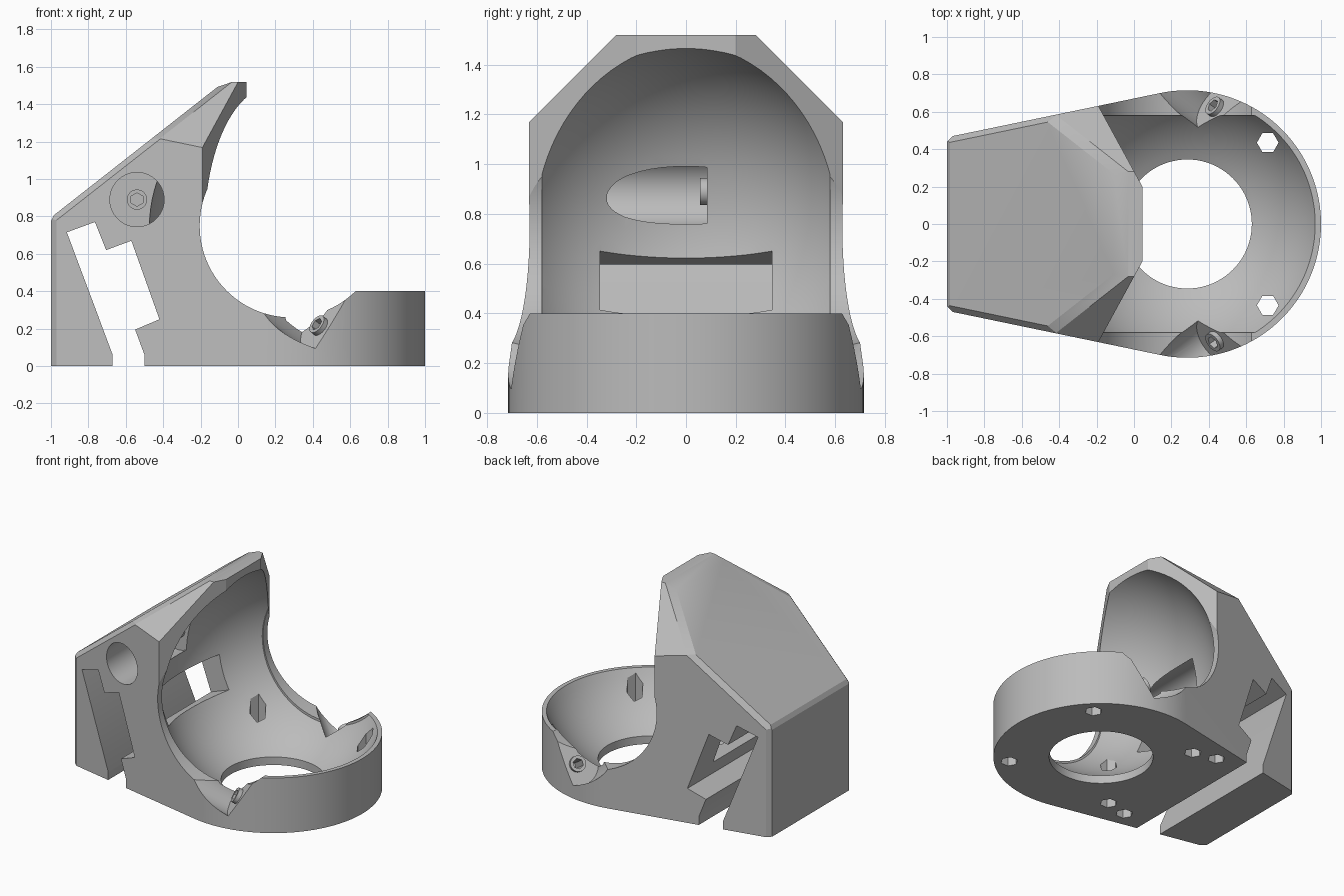
import bpy, bmesh, math
from mathutils import Vector, Matrix

if "Cube" in bpy.data.objects:
    bpy.data.objects.remove(bpy.data.objects["Cube"])

grey = bpy.data.materials.new("plain grey")
grey.use_nodes = True
grey.diffuse_color = (0.5, 0.5, 0.5, 1)
grey.node_tree.nodes["Principled BSDF"].inputs["Base Color"].default_value = (0.5, 0.5, 0.5, 1)


def make(name, bm):
    bmesh.ops.recalc_face_normals(bm, faces=bm.faces)
    mesh = bpy.data.meshes.new(name)
    bm.to_mesh(mesh)
    bm.free()
    mesh.materials.append(grey)
    obj = bpy.data.objects.new(name, mesh)
    bpy.context.collection.objects.link(obj)
    return obj


def prism(points, place, low, high):
    """Extrude a flat outline; place(a, b, t) gives the 3D point."""
    bm = bmesh.new()
    face = bm.faces.new([bm.verts.new(place(a, b, low)) for a, b in points])
    new = bmesh.ops.extrude_face_region(bm, geom=[face])["geom"]
    shift = Vector(place(0, 0, high)) - Vector(place(0, 0, low))
    bmesh.ops.translate(bm, vec=shift, verts=[g for g in new if isinstance(g, bmesh.types.BMVert)])
    return bm


def upright(a, b, t):
    return (a, b, t)


def crosswise(a, b, t):
    return (a, t, b)


def rod(name, start, direction, radius, length, sides=64):
    direction = Vector(direction).normalized()
    bm = bmesh.new()
    turn = Vector((0, 0, 1)).rotation_difference(direction).to_matrix().to_4x4()
    place = Matrix.Translation(Vector(start) + direction * length / 2) @ turn
    bmesh.ops.create_cone(bm, cap_ends=True, segments=sides, radius1=radius,
                          radius2=radius, depth=length, matrix=place)
    return make(name, bm)


def slice_off(bm, point, normal):
    geom = bm.verts[:] + bm.edges[:] + bm.faces[:]
    cut = bmesh.ops.bisect_plane(bm, geom=geom, plane_co=point, plane_no=normal, clear_outer=True)
    edges = [g for g in cut["geom_cut"] if isinstance(g, bmesh.types.BMEdge)]
    if edges:
        bmesh.ops.contextual_create(bm, geom=edges)


def carve(target, cutter, keep=False):
    cutter.hide_render = True
    mod = target.modifiers.new("carve", "BOOLEAN")
    mod.operation, mod.solver, mod.object = "DIFFERENCE", "EXACT", cutter
    bpy.context.view_layer.objects.active = target
    bpy.ops.object.modifier_apply(modifier=mod.name)
    if not keep:
        bpy.data.objects.remove(cutter)


# Body outline: round nose with walls tapering to the rear
CX, OUTER = 0.285, 0.715
tilt = math.radians(101.7)
arc = [-tilt + 2 * tilt * i / 80 for i in range(81)]
outline = [(CX + OUTER * math.cos(a), OUTER * math.sin(a)) for a in arc]
outline += [(-0.97, 0.47), (-1, 0.44), (-1, -0.44), (-0.97, -0.47)]
bm = prism(outline, upright, 0, 1.52)

# Sloped roof, side chamfers and narrow bevels
roof = Vector((-0.617, 0, 0.787))
up = Vector((0, 0, 1))
slice_off(bm, (-0.98, 0, 0.81), roof)
slice_off(bm, (-0.11, 0, 1.492), roof + up)
slice_off(bm, (-1, 0, 0.775), roof + Vector((-1, 0, 0)))
for s in (-1, 1):
    chamfer = Vector((0, s, 1)).normalized()
    wall = Vector((math.cos(tilt), s * math.sin(tilt), 0))
    slice_off(bm, (0, s * 0.9, 0.9), chamfer)
    slice_off(bm, (-0.97, s * 0.47, 0.78), roof + wall)
    slice_off(bm, (-0.43, s * 0.54, 1.232), roof + chamfer)
body = make("body", bm)

# Space above the nose ring and in front of the hood
hood = [(0.045, 0.2), (-0.34, 0.905), (1.2, 0.905), (1.2, -0.905), (-0.34, -0.905), (0.045, -0.2)]
carve(body, make("hood_cutter", prism(hood, upright, 0.75, 1.8)))
ring_top = [(CX, 0.4), (1.2, 0.4), (1.2, 1.8), (CX, 1.8)]
carve(body, make("ring_cutter", prism(ring_top, crosswise, -1, 1)))
carve(body, rod("side_arch_cutter", (CX, -1, 0.75), (0, 1, 0), 0.49, 2, 96))

# Spherical cavity with flattened sides, and the floor opening
bm = bmesh.new()
bmesh.ops.create_uvsphere(bm, u_segments=96, v_segments=48, radius=0.764,
                          matrix=Matrix.Translation((CX, 0, 0.74)))
for s in (-1, 1):
    slice_off(bm, (0, s * 0.58, 0), (0, s, 0))
slice_off(bm, (0, 0, 0.03), (0, 0, -1))
carve(body, make("cavity_cutter", bm))
carve(body, rod("floor_cutter", (CX, 0, -0.1), up, 0.345, 0.4, 80))

# Slanted rail channel across the rear
channel = [(-0.67, -0.1), (-0.67, 0.06), (-0.915, 0.715), (-0.765, 0.77), (-0.705, 0.62),
           (-0.57, 0.67), (-0.42, 0.25), (-0.55, 0.195), (-0.5, 0.06), (-0.5, -0.1)]
carve(body, make("channel_cutter", prism(channel, crosswise, -1, 1)))

# Window from the channel into the cavity
window = [(-0.6, 0.576), (-0.26, 0.697), (-0.18, 0.463), (-0.515, 0.34)]
carve(body, make("window_cutter", prism(window, crosswise, -0.345, 0.345)))

# Hexagonal holes in the underside
for s in (-1, 1):
    for x, y, depth in ((0.715, 0.435, 0.6), (-0.145, 0.435, 0.6), (-0.315, 0.475, 0.15)):
        hole = rod("hole_cutter", (x, s * y, -0.1), up, 0.058, depth + 0.1, 6)
        hole.data.transform(Matrix.Translation((x, s * y, 0)) @ Matrix.Rotation(math.radians(30), 4, "Z")
                            @ Matrix.Translation((-x, -s * y, 0)))
        carve(body, hole)


def screw_seat(name, centre, direction):
    """Raised collar with a hexagonal socket running into the body."""
    direction = Vector(direction).normalized()
    centre = Vector(centre)
    collar = rod(name, centre - direction * 0.01, direction, 0.054, 0.038, 40)
    socket = rod("socket_cutter", centre - direction * 0.15, direction, 0.036, 0.3, 6)
    carve(collar, socket, keep=True)
    carve(body, socket)
    return collar


# Screw pockets on both flanks of the nose
parts = [body]
for s, side in ((-1, "right"), (1, "left")):
    n = Vector((-0.69, s * 0.51, 0.52)).normalized()
    u = (up - n * n.z).normalized()
    v = n.cross(u)
    c = Vector((0.44, s * 0.62, 0.21))
    slot = [(0.145 * math.cos(math.pi * i / 24), -0.145 * math.sin(math.pi * i / 24)) for i in range(25)]
    slot += [(-0.145, 0.5), (0.145, 0.5)]
    pocket = prism(slot, lambda a, b, t: c + v * a + u * b + n * t, 0, 0.7)
    carve(body, make("pocket_cutter", pocket))
    parts.append(screw_seat(side + "_screw_collar", c, n))

# Deep bore in the right wall
carve(body, rod("bore_cutter", (-0.54, -0.9, 0.89), (0, 1, 0), 0.145, 0.985))
parts.append(screw_seat("bore_screw_collar", (-0.54, 0.085, 0.89), (0, -1, 0)))

# Smooth curved faces, keep edges sharp
for obj in parts:
    bpy.ops.object.select_all(action="DESELECT")
    obj.select_set(True)
    bpy.context.view_layer.objects.active = obj
    bpy.ops.object.shade_smooth_by_angle(angle=math.radians(25))
